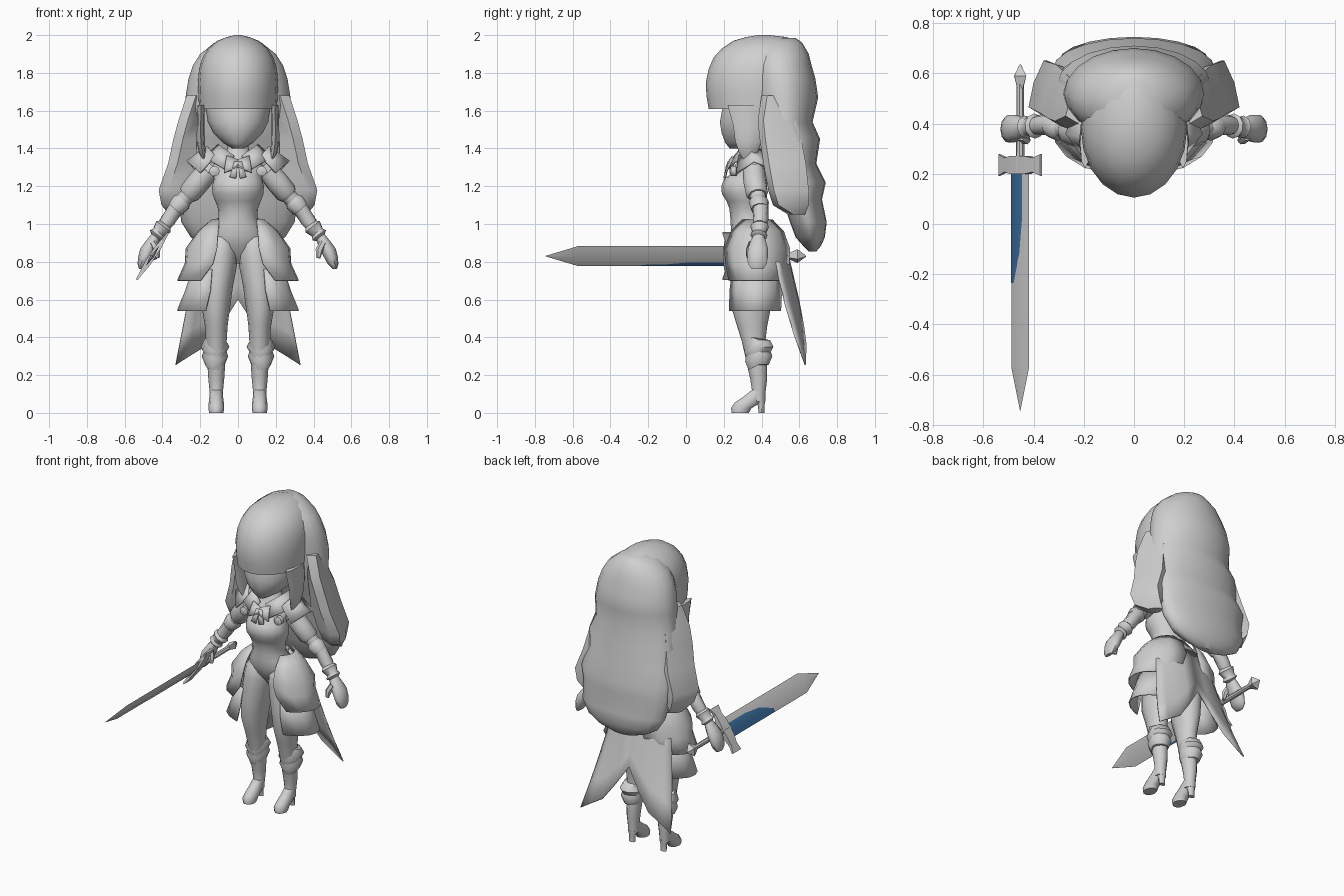
import bpy, bmesh, math
from mathutils import Vector


def material(name, color):
    m = bpy.data.materials.new(name)
    m.diffuse_color = (*color, 1)
    return m


GREY = material("soft grey", (0.63, 0.63, 0.63))
BLUE = material("blade blue", (0.045, 0.16, 0.35))


def finish(name, rows, closed, mat=GREY, caps=True, mirror=False, thick=0, angle=50):
    """Skin rows of points into a surface."""
    bm = bmesh.new()
    vs = [[bm.verts.new(p) for p in r] for r in rows]
    n = len(rows[0])
    for a, b in zip(vs, vs[1:]):
        for i in range(n if closed else n - 1):
            j = (i + 1) % n
            bm.faces.new((a[i], a[j], b[j], b[i]))
    if closed and caps:
        bm.faces.new(vs[0][::-1])
        bm.faces.new(vs[-1])
    bmesh.ops.recalc_face_normals(bm, faces=bm.faces)
    me = bpy.data.meshes.new(name)
    bm.to_mesh(me)
    bm.free()
    me.materials.append(mat)
    ob = bpy.data.objects.new(name, me)
    bpy.context.collection.objects.link(ob)
    if thick:
        s = ob.modifiers.new("thickness", 'SOLIDIFY')
        s.thickness = thick
        s.offset = 0
    if mirror:
        ob.modifiers.new("mirror", 'MIRROR')
    bpy.ops.object.select_all(action='DESELECT')
    ob.select_set(True)
    bpy.context.view_layer.objects.active = ob
    bpy.ops.object.shade_smooth_by_angle(angle=math.radians(angle))
    return ob


def loft(name, rings, n=14, cx=0, **kw):
    """Rings are (z, half width, front y, back y[, x centre])."""
    rows = []
    for r in rings:
        z, rx, yf, yb = r[:4]
        x0 = r[4] if len(r) > 4 else cx
        rows.append([(x0 + rx * math.cos(a), (yf + yb) / 2 + (yb - yf) / 2 * math.sin(a), z)
                     for a in (math.tau * i / n for i in range(n))])
    return finish(name, rows, True, **kw)


def tube(name, pts, n=10, **kw):
    """Points are (x, y, z, radius)."""
    ps = [Vector(p[:3]) for p in pts]
    rows = []
    for i, p in enumerate(ps):
        d = ps[min(i + 1, len(ps) - 1)] - ps[max(i - 1, 0)]
        q = d.to_track_quat('Z', 'Y')
        rows.append([p + q @ Vector((math.cos(a), math.sin(a), 0)) * pts[i][3]
                     for a in (math.tau * k / n for k in range(n))])
    return finish(name, rows, True, **kw)


def arc_sheet(name, rows, cy=0.37, n=7, **kw):
    """Rows are (z, rx, ry, start angle, end angle)."""
    out = []
    for z, rx, ry, a0, a1 in rows:
        angs = [math.radians(a0 + (a1 - a0) * i / (n - 1)) for i in range(n)]
        out.append([(rx * math.cos(a), cy + ry * math.sin(a), z) for a in angs])
    return finish(name, out, False, thick=0.008, **kw)


# Head and hair
loft("face", [(1.40, .03, .23, .36), (1.43, .08, .205, .42), (1.48, .13, .185, .48),
              (1.54, .16, .175, .52), (1.62, .172, .19, .54), (1.7, .16, .22, .52)])
loft("hair_cap", [(1.61, .205, .12, .65), (1.68, .21, .108, .66), (1.75, .212, .105, .66),
                  (1.82, .206, .12, .655), (1.88, .188, .145, .645), (1.93, .157, .19, .62),
                  (1.97, .11, .25, .59), (1.99, .06, .32, .53), (2.0, .015, .38, .44)], n=20)
loft("back_hair", [(1.985, .06, .42, .58), (1.96, .125, .38, .615), (1.90, .20, .345, .65),
                   (1.84, .238, .335, .665), (1.77, .262, .335, .685), (1.67, .278, .34, .70),
                   (1.54, .285, .36, .67), (1.45, .305, .40, .71), (1.32, .31, .46, .69),
                   (1.22, .325, .49, .74), (1.13, .315, .51, .72), (1.01, .30, .55, .745),
                   (.93, .25, .58, .735), (.885, .17, .62, .715), (.855, .07, .65, .69)], n=20)
# Wedge shaped side locks: z, outer x, front y, back y, inner x
finish("side_hair_lock", [[(xi, yf + .04, z), (xo - .05, yf, z), (xo, yf + .03, z),
                           (xo - .02, (yf + yb) / 2 + .02, z), (xo - .06, yb, z), (xi, yb - .03, z)]
                          for z, xo, yf, yb, xi in (
                              (1.68, .272, .40, .56, .20), (1.55, .315, .38, .58, .21),
                              (1.45, .342, .39, .61, .22), (1.32, .37, .41, .635, .22),
                              (1.18, .42, .435, .65, .25), (1.10, .405, .46, .65, .27),
                              (1.05, .365, .54, .63, .29))], True, mirror=True)
loft("front_hair_strand", [(1.63, .02, .22, .42, .195), (1.52, .02, .25, .42, .198),
                           (1.44, .022, .26, .40, .197), (1.38, .018, .28, .38, .19),
                           (1.33, .006, .31, .34, .175)], n=8, mirror=True)

# Torso
loft("torso", [(.79, .03, .33, .43), (.83, .09, .30, .47), (.88, .14, .262, .485),
               (.94, .15, .24, .48), (.99, .12, .237, .44), (1.03, .103, .235, .42),
               (1.08, .105, .23, .42), (1.12, .12, .215, .43), (1.16, .135, .19, .43),
               (1.20, .137, .187, .43), (1.235, .128, .20, .43), (1.26, .125, .23, .43),
               (1.30, .14, .25, .44), (1.34, .11, .28, .43), (1.38, .06, .30, .42),
               (1.44, .05, .31, .41)], n=16)

# Neck bow, collar and shoulder flaps
for name, rows in {
    "bow_wing": [[(0, .235, 1.34), (0, .215, 1.30)], [(.06, .25, 1.36), (.075, .21, 1.27)]],
    "bow_tail": [[(0, .225, 1.33), (.02, .225, 1.33)], [(.01, .205, 1.24), (.045, .205, 1.25)]],
    "collar": [[(.02, .26, 1.36), (.09, .30, 1.41), (.10, .40, 1.42)],
               [(.07, .23, 1.29), (.14, .26, 1.33), (.17, .42, 1.36)]],
    "shoulder_flap": [[(.12, .28, 1.36), (.16, .34, 1.41), (.15, .44, 1.38)],
                      [(.20, .27, 1.27), (.27, .36, 1.33), (.23, .46, 1.29)]],
}.items():
    finish(name, rows, False, thick=.012, mirror=True)
tube("shoulder_bead", [(.125, .23, 1.28, .008), (.125, .237, 1.28, .028),
                       (.125, .265, 1.28, .028), (.125, .28, 1.28, .008)], mirror=True)

# Arms, cuffs and hands
tube("arm", [(.13, .365, 1.30, .05), (.18, .365, 1.25, .055), (.25, .375, 1.17, .043),
             (.33, .395, 1.08, .042), (.37, .395, 1.02, .041), (.43, .385, .94, .028)], mirror=True)
tube("sleeve_cuff", [(.16, .36, 1.28, .06), (.21, .365, 1.22, .062), (.255, .375, 1.165, .06),
                     (.27, .378, 1.15, .048)], mirror=True)
tube("elbow_cuff", [(.285, .385, 1.135, .038), (.30, .385, 1.115, .054), (.33, .39, 1.08, .046)],
     mirror=True)
tube("wrist_cuff", [(.385, .39, 1.0, .035), (.395, .39, .985, .05), (.42, .388, .955, .036),
                    (.43, .386, .94, .046), (.44, .385, .93, .03)], mirror=True)
loft("hand", [(.95, .025, .36, .41, .43), (.91, .036, .34, .425, .452), (.87, .042, .325, .437, .475),
              (.83, .038, .322, .437, .49), (.79, .029, .325, .43, .503),
              (.762, .012, .345, .41, .512)], n=10, mirror=True)
tube("thumb", [(.45, .35, .90, .02), (.43, .335, .86, .02), (.425, .33, .82, .011)],
     n=6, mirror=True)

# Legs, boot cuffs and heeled boots
loft("leg", [(.95, .05, .28, .44, .085), (.90, .078, .248, .475, .085), (.84, .09, .24, .485, .09),
             (.77, .09, .238, .475, .097), (.68, .085, .235, .465, .11), (.56, .075, .24, .45, .117),
             (.46, .06, .27, .43, .115), (.38, .055, .295, .42, .115), (.27, .048, .32, .43, .115),
             (.18, .042, .34, .43, .115), (.10, .034, .352, .42, .115), (.06, .034, .34, .42, .115)],
     n=12, mirror=True)
for i, z in enumerate((.35, .30)):
    finish("boot_cuff", [[(.122 + r * math.cos(a), .385 + r * 1.08 * math.sin(a),
                           h + .03 * max(0, -math.sin(a)) * s)
                          for a in (math.tau * k / 10 for k in range(10))]
                         for r, h, s in ((.052, z - .045, -1), (.076 - i * .006, z, -1), (.058, z + .035, 1))],
           True, mirror=True)
loft("boot_foot", [(0, .038, .24, .335), (.025, .042, .235, .35), (.055, .04, .255, .40),
                   (.085, .036, .30, .42), (.12, .033, .345, .42)], cx=.115, n=10, mirror=True)
loft("boot_heel", [(0, .022, .385, .415), (.04, .022, .38, .415), (.075, .03, .36, .422)],
     cx=.115, n=8, mirror=True)

# Layered hip plates, back skirt and coat tails
arc_sheet("upper_hip_plate", [(1.02, .14, .10, -45, 60), (.96, .21, .15, -60, 75),
                              (.87, .275, .18, -66, 80), (.79, .28, .18, -62, 75),
                              (.70, .32, .18, -52, 62)], mirror=True)
arc_sheet("lower_hip_plate", [(.76, .24, .15, -55, 60), (.65, .275, .16, -58, 58),
                              (.54, .32, .165, -58, 52)], mirror=True)
arc_sheet("back_skirt", [(1.03, .11, .06, 0, 180), (.95, .17, .12, 10, 170),
                         (.87, .21, .155, 12, 168), (.80, .235, .17, 15, 165)], n=13)


def tail_point(top, low, t):
    x, z = (a + (b - a) * t for a, b in zip(top, low))
    return x, .525 + .235 * (.9 - z) - (2 * (z - .2) + .3) * x * x, z


TOP = [(0, .92), (.06, .92), (.12, .915), (.17, .90), (.21, .87)]
LOW = [(0, .60), (.085, .47), (.17, .355), (.26, .30), (.33, .255)]
finish("coat_tail", [[tail_point(a, b, k / 4) for a, b in zip(TOP, LOW)] for k in range(5)],
       False, thick=.008, mirror=True)

# Sword, laid along y with its width tilted
CENTRE, ACROSS, FACE = Vector((-.453, 0, .83)), Vector((.555, 0, .832)), Vector((-.832, 0, .555))


def sword(u, y, h):
    return CENTRE + ACROSS * u + FACE * h + Vector((0, y, 0))


def sword_part(name, rows, n=4):
    """Rows are (y, half width, half thickness)."""
    finish(name, [[sword(w * math.cos(a), y, h * math.sin(a))
                   for a in (math.tau * k / n for k in range(n))] for y, w, h in rows], True, angle=20)


W, T = .064, .01
sword_part("blade", [(.22, W, T), (-.57, W, T), (-.745, .001, .001)])
sword_part("sword_grip", [(.21, .017, .017), (.56, .015, .015)], 8)
sword_part("pommel", [(.53, .012, .012), (.59, .044, .028), (.635, .004, .004)])
# Guard flares toward both ends
finish("sword_guard", [[sword(u, .235 + s * d, t * h) for s, t in ((-1, -1), (1, -1), (1, 1), (-1, 1))]
                       for u, d, h in ((-.15, .043, .005), (-.10, .028, .010), (-.05, .036, .016),
                                       (.05, .036, .016), (.10, .028, .010), (.15, .043, .005))],
       True, angle=20)
# Blue inlay following both blade faces
for name, side, cut in (("upper_inlay", 1, 0), ("lower_inlay", -1, .06)):
    rows = []
    for y, edge in ((.2, .024), (.02, .024), (-.12, .008), (-.235, -.04)):
        e = max(edge - cut, -.053)
        rows.append([sword(u, y, side * (T * (1 - abs(u) / W) + .0015))
                     for u in (-.063, min(-.03, (e - .063) / 2), min(0, e) - .001, e)])
    finish(name, rows, False, BLUE, angle=20)
